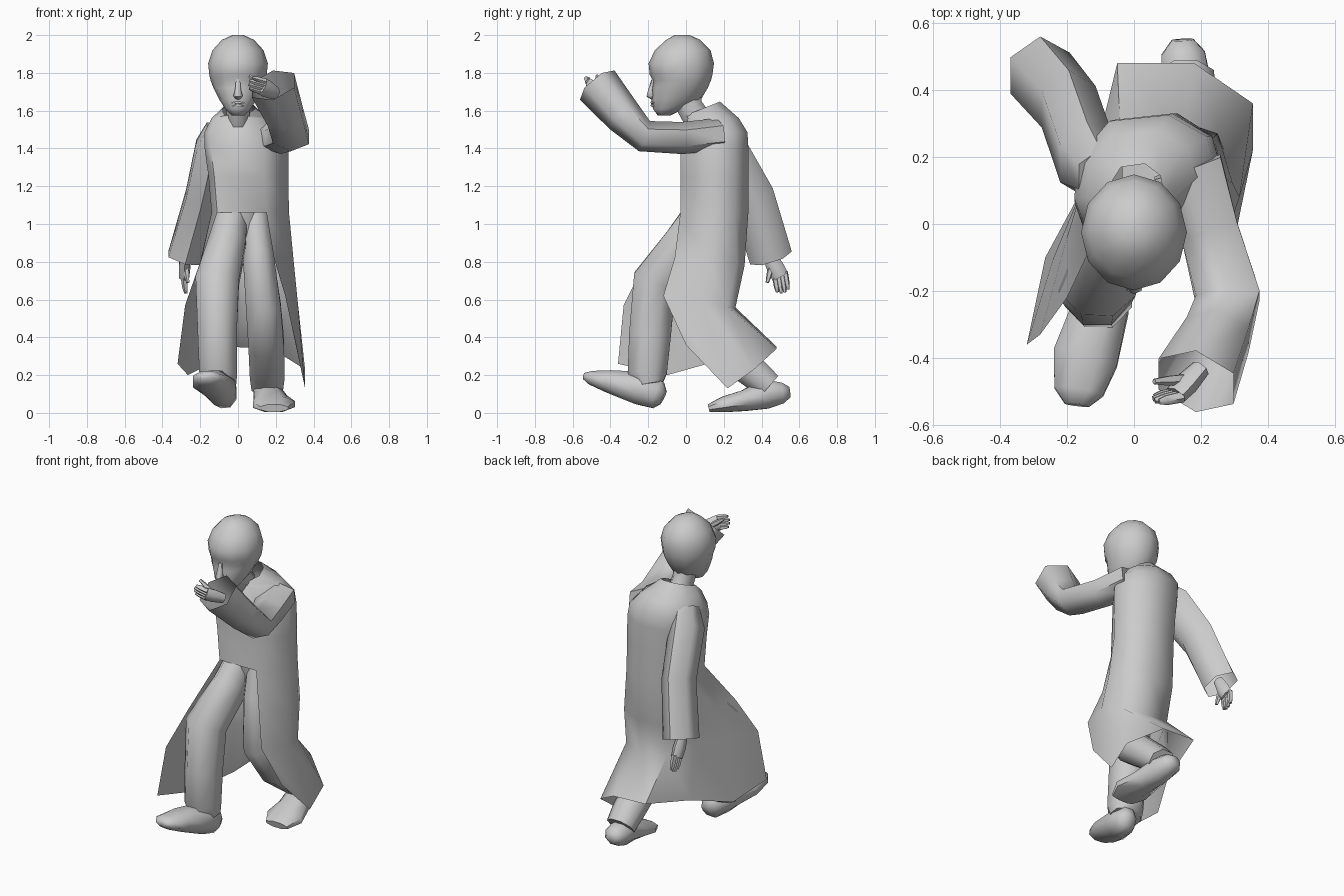
import bpy, bmesh, math
from mathutils import Vector


def loft(name, rings, closed=True, caps=(False, False), open_rings=0, angle=65):
    """Skin a list of equal-length rings; the first open_rings bands stay open at the front."""
    bm = bmesh.new()
    vs = [[bm.verts.new(p) for p in ring] for ring in rings]
    n = len(vs[0])
    for i in range(len(vs) - 1):
        count = n if closed and i >= open_rings else n - 1
        for j in range(count):
            k = (j + 1) % n
            bm.faces.new((vs[i][j], vs[i][k], vs[i + 1][k], vs[i + 1][j]))
    if caps[0]:
        bm.faces.new(vs[0][::-1])
    if caps[1]:
        bm.faces.new(vs[-1])
    bmesh.ops.recalc_face_normals(bm, faces=bm.faces)
    mesh = bpy.data.meshes.new(name)
    bm.to_mesh(mesh)
    bm.free()
    ob = bpy.data.objects.new(name, mesh)
    bpy.context.collection.objects.link(ob)
    bpy.ops.object.select_all(action='DESELECT')
    ob.select_set(True)
    bpy.context.view_layer.objects.active = ob
    bpy.ops.object.shade_smooth_by_angle(angle=math.radians(angle))
    return ob


def tube(name, path, sides=8, ref=(1, 0, 0), caps=(True, True), turn=0.5):
    """Limb along a path of (centre, half width along ref, half depth)."""
    pts = [Vector(p[0]) for p in path]
    rings = []
    for i, (_, a, b) in enumerate(path):
        t = (pts[min(i + 1, len(pts) - 1)] - pts[max(i - 1, 0)]).normalized()
        u = Vector(ref)
        u = (u - t * u.dot(t)).normalized()
        v = t.cross(u)
        angs = [2 * math.pi * (k + turn) / sides for k in range(sides)]
        rings.append([pts[i] + u * a * math.cos(w) + v * b * math.sin(w) for w in angs])
    return loft(name, rings, caps=caps)


# Long coat: open skirt from hem to waist, then closed torso up to the collar
hem = [(-.32, -.36, .26), (-.265, -.1, .2), (-.13, .15, .27), (-.05, .48, .35),
       (.18, .48, .34), (.355, .36, .23), (.355, .22, .13), (.31, 0, .36)]
knee = [(-.28, -.33, .57), (-.24, -.1, .6), (-.13, .1, .6), (-.04, .25, .57),
        (.15, .26, .55), (.27, .22, .56), (.315, .08, .6), (.25, -.12, .62)]
thigh = [(-.2, -.22, .79), (-.2, -.04, .8), (-.14, .14, .8), (-.04, .3, .78),
         (.13, .31, .78), (.25, .27, .8), (.295, .12, .8), (.19, -.06, .82)]
plan = [(-.11, -.03), (-.14, .06), (-.13, .19), (-.04, .31),
        (.13, .33), (.24, .26), (.27, .14), (.15, -.03)]


def torso_ring(z, cx=.065, cy=.15, sx=1, sy=1, tilt=0):
    return [(cx + (x - .065) * sx, cy + (y - .15) * sy, z + (y - .15) * tilt) for x, y in plan]


loft("long_coat", [hem, knee, thigh, torso_ring(1.06),
                   torso_ring(1.25, .055, .15, 1.03), torso_ring(1.4, .045, .15, 1.08),
                   torso_ring(1.485, .035, .16, 1.04, .92), torso_ring(1.56, .02, .145, .78, .75),
                   torso_ring(1.612, .005, .09, .42, .5, .2)], open_rings=3, angle=70)

# Trousers
tube("trouser_seat", [((.02, .11, 1.12), .13, .13), ((.02, .11, 1.02), .12, .12),
                      ((.025, .1, .89), .045, .09)])
tube("front_trouser_leg", [((-.03, .1, 1.06), .09, .11), ((-.055, .0, .9), .105, .125),
                           ((-.11, -.165, .7), .125, .125), ((-.11, -.19, .42), .112, .12),
                           ((-.105, -.205, .21), .108, .112), ((-.1, -.195, .15), .1, .08)])
tube("rear_trouser_leg", [((.09, .12, 1.06), .08, .11), ((.105, .07, .85), .088, .12),
                          ((.135, .03, .56), .1, .115), ((.15, .17, .36), .102, .105),
                          ((.155, .36, .21), .1, .09), ((.155, .44, .14), .09, .08)])

# Shoes, heel to toe
tube("front_shoe", [((-.06, -.12, .08), .035, .04), ((-.065, -.15, .095), .065, .08),
                    ((-.095, -.24, .13), .088, .095), ((-.145, -.4, .165), .105, .065),
                    ((-.165, -.5, .185), .08, .04), ((-.17, -.54, .195), .04, .018)])
tube("rear_shoe", [((.145, .55, .11), .035, .03), ((.147, .51, .105), .07, .06),
                   ((.155, .42, .1), .08, .085), ((.175, .31, .065), .095, .06),
                   ((.19, .2, .045), .12, .045), ((.19, .12, .025), .08, .022)])

# Sleeves with open cuffs
tube("raised_sleeve", [((.16, .17, 1.475), .12, .085), ((.225, -.02, 1.455), .1, .085),
                       ((.28, -.22, 1.465), .11, .085), ((.25, -.33, 1.57), .11, .1),
                       ((.185, -.47, 1.735), .135, .12)], sides=6, caps=(True, False))
tube("lowered_sleeve", [((-.1, .15, 1.5), .08, .08), ((-.14, .19, 1.4), .095, .13),
                        ((-.195, .35, 1.14), .095, .12), ((-.28, .45, .82), .105, .115)],
     sides=6, caps=(True, False))


# Hands: palm, four fingers and a thumb
def hand(name, wrist, palm, tip, spread, ref, thumb):
    w, p, t, s = map(Vector, (wrist, palm, tip, spread))
    tube(name + "_palm", [(w, .028, .034), (w.lerp(p, .6), .035, .046), (p, .03, .046)],
         sides=6, ref=ref)
    for i in range(4):
        off = s * (i - 1.5)
        end = t + off - (t - p) * .12 * abs(i - 1.5)
        tube(f"{name}_finger_{i + 1}", [(p + off - (t - p) * .2, .018, .015),
             (p.lerp(t, .5) + off, .016, .014), (end, .009, .008)], sides=5, ref=ref)
    b = w.lerp(p, .4)
    tube(name + "_thumb", [(b, .018, .018), (b.lerp(Vector(thumb), .6), .016, .016),
                           (thumb, .009, .009)], sides=5, ref=ref)


hand("lowered_hand", (-.28, .43, .85), (-.285, .5, .72), (-.275, .515, .63),
     (0, .019, .005), (1, 0, 0), (-.265, .43, .69))
hand("raised_hand", (.2, -.43, 1.69), (.125, -.51, 1.73), (.055, -.525, 1.75),
     (.005, -.005, .019), (0, 1, 0), (.06, -.47, 1.785))

# Neck and head
tube("neck", [((0, .07, 1.54), .065, .08), ((0, .02, 1.62), .065, .075),
              ((0, 0, 1.7), .07, .08)], sides=8)
head = []
for z, front, back, rx in [(1.575, -.15, -.08, .035), (1.61, -.175, -.01, .068),
                           (1.66, -.183, .08, .1), (1.72, -.18, .115, .13),
                           (1.76, -.175, .132, .145), (1.79, -.192, .14, .152),
                           (1.85, -.198, .148, .158), (1.92, -.165, .13, .135),
                           (1.975, -.105, .075, .085), (2.0, -.06, .02, .03)]:
    c, r = (front + back) / 2, (back - front) / 2
    head.append([(rx * math.sin(a), c - r * math.cos(a), z)
                 for a in (2 * math.pi * k / 12 for k in range(12))])
loft("head", head, caps=(True, True))

# Facial relief
tube("nose", [((0, -.175, 1.765), .012, .008), ((0, -.186, 1.71), .018, .014),
              ((0, -.188, 1.68), .028, .022), ((0, -.175, 1.665), .015, .01)], sides=6)
for part, z, w in (("upper_lip", 1.643, .036), ("lower_lip", 1.628, .03)):
    tube(part, [((-w, -.165, z - .003), .003, .003), ((0, -.18, z), .008, .008),
                ((w, -.165, z - .003), .003, .003)], sides=6, ref=(0, 0, 1))
